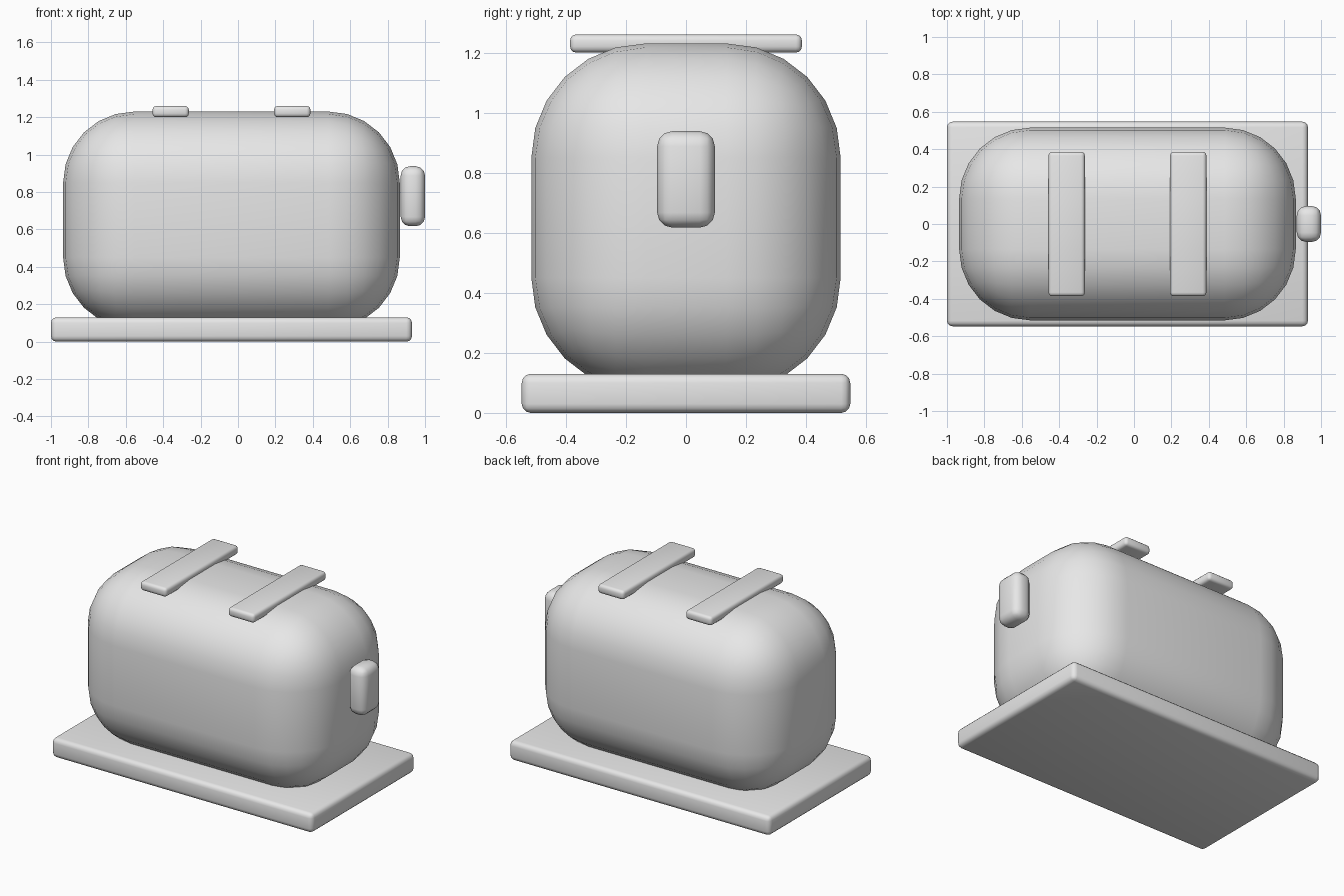
import bpy, bmesh, math

if "Cube" in bpy.data.objects:
    bpy.data.objects.remove(bpy.data.objects["Cube"])

grey = bpy.data.materials.new("plain grey")
grey.diffuse_color = (0.8, 0.8, 0.8, 1)
grey.use_nodes = True
grey.node_tree.nodes["Principled BSDF"].inputs["Base Color"].default_value = grey.diffuse_color


def rounded_box(name, lo, hi, radius, segments):
    """Box between two corners with all edges rounded."""
    bm = bmesh.new()
    bmesh.ops.create_cube(bm, size=1)
    for v in bm.verts:
        v.co = [(hi[i] - lo[i]) * v.co[i] for i in range(3)]
    bmesh.ops.bevel(bm, geom=bm.edges[:], offset=radius, segments=segments,
                    profile=0.5, affect='EDGES', clamp_overlap=True)
    bmesh.ops.recalc_face_normals(bm, faces=bm.faces[:])
    mesh = bpy.data.meshes.new(name)
    bm.to_mesh(mesh)
    bm.free()
    mesh.materials.append(grey)
    obj = bpy.data.objects.new(name, mesh)
    obj.location = [(lo[i] + hi[i]) / 2 for i in range(3)]
    bpy.context.collection.objects.link(obj)
    bpy.ops.object.select_all(action='DESELECT')
    obj.select_set(True)
    bpy.context.view_layer.objects.active = obj
    bpy.ops.object.shade_smooth_by_angle(angle=math.radians(40))
    return obj


# Base plate
rounded_box("base_plate", (-1.0, -0.547, 0.0), (0.93, 0.547, 0.13), 0.03, 3)

# Toaster body
rounded_box("body", (-0.935, -0.515, 0.07), (0.865, 0.515, 1.23), 0.38, 6)

# Slot strips across the top
for side, x in (("left", -0.36), ("right", 0.29)):
    rounded_box(side + "_slot", (x - 0.097, -0.386, 1.20),
                (x + 0.097, 0.386, 1.26), 0.02, 3)

# Lever knob on the right end
rounded_box("lever", (0.87, -0.096, 0.617), (1.0, 0.096, 0.938), 0.05, 3)
